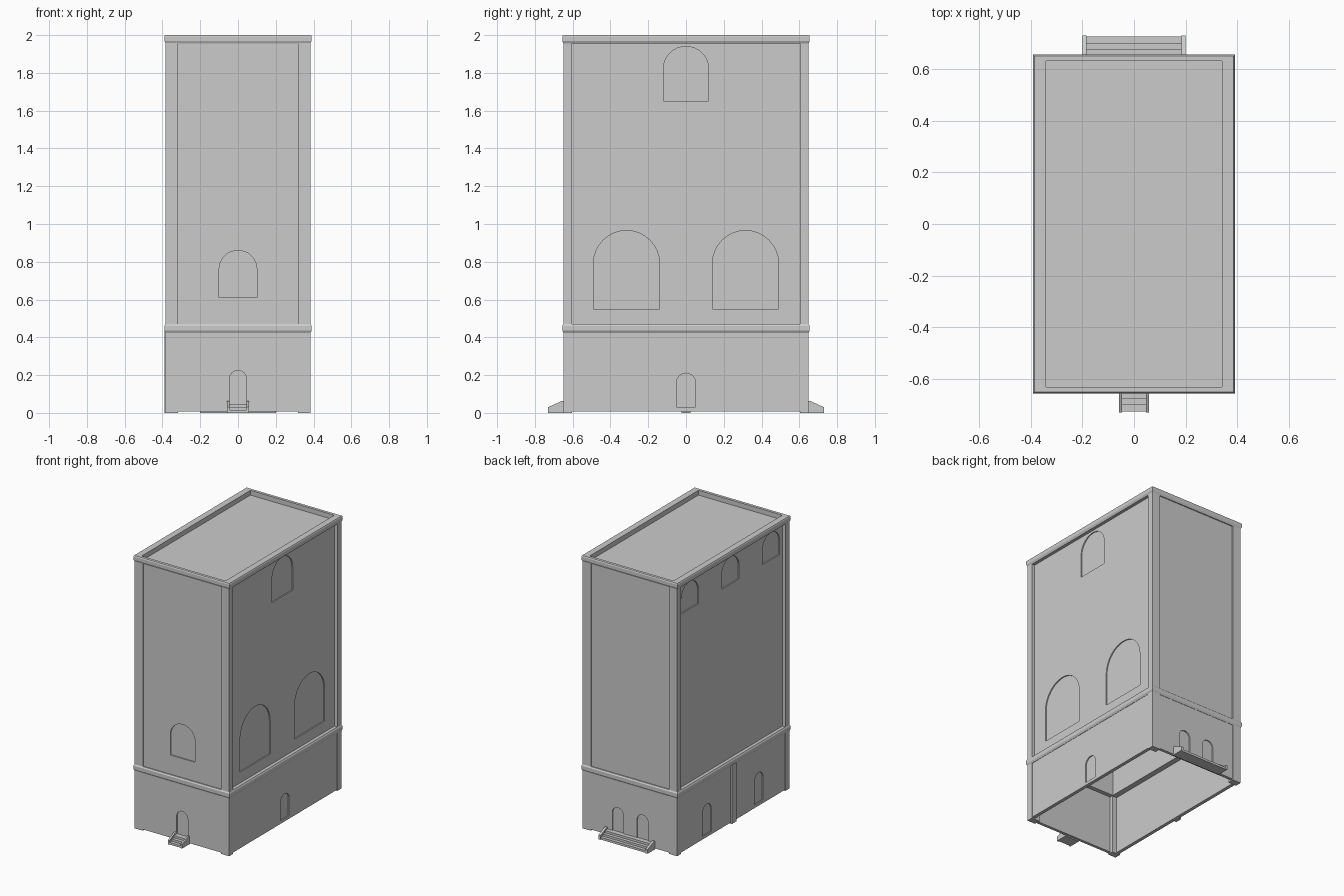
import bpy, bmesh, math
from mathutils import Vector

if "Cube" in bpy.data.objects:
    bpy.data.objects.remove(bpy.data.objects["Cube"], do_unlink=True)

stone = bpy.data.materials.new("pale_grey_stone")
stone.use_nodes = True
GREY = (0.6, 0.6, 0.6, 1)
stone.diffuse_color = GREY
stone.node_tree.nodes["Principled BSDF"].inputs["Base Color"].default_value = GREY

HX, HY = 0.39, 0.655   # half size over the bands


def finish(name, bm):
    bmesh.ops.recalc_face_normals(bm, faces=bm.faces)
    me = bpy.data.meshes.new(name)
    bm.to_mesh(me)
    bm.free()
    ob = bpy.data.objects.new(name, me)
    bpy.context.collection.objects.link(ob)
    me.materials.append(stone)
    return ob


def loft(name, profile, closed):
    """Rectangular rings from (x inset, y inset, z), capped or closed into a hoop."""
    bm = bmesh.new()
    rings = []
    for dx, dy, z in profile:
        x, y = HX - dx, HY - dy
        rings.append([bm.verts.new((sx * x, sy * y, z))
                      for sx, sy in ((-1, -1), (1, -1), (1, 1), (-1, 1))])
    pairs = list(zip(rings, rings[1:]))
    if closed:
        pairs.append((rings[-1], rings[0]))
    else:
        bm.faces.new(rings[0])
        bm.faces.new(rings[-1])
    for a, b in pairs:
        for i in range(4):
            j = (i + 1) % 4
            bm.faces.new((a[i], a[j], b[j], b[i]))
    return finish(name, bm)


def prism(bm, points, offset):
    """Extrude a closed outline along an offset."""
    face = bm.faces.new([bm.verts.new(p) for p in points])
    moved = bmesh.ops.extrude_face_region(bm, geom=[face])["geom"]
    bmesh.ops.translate(bm, vec=offset, verts=[v for v in moved if isinstance(v, bmesh.types.BMVert)])


def box(bm, lo, hi):
    prism(bm, [(lo[0], lo[1], lo[2]), (hi[0], lo[1], lo[2]), (hi[0], hi[1], lo[2]), (lo[0], hi[1], lo[2])],
          Vector((0, 0, hi[2] - lo[2])))


# hollow body: inside ceiling, inner walls, bottom rim, outer walls, roof
body = loft("tower_body", [
    (0.075, 0.06, 1.93), (0.075, 0.06, 0.43), (0.035, 0.03, 0.43), (0.035, 0.03, 0.008),
    (0.01, 0.009, 0.008), (0.01, 0.009, 0.46), (0.03, 0.014, 0.46), (0.03, 0.014, 1.965)], False)

# moulded bands
loft("middle_band", [(0.045, 0.045, 0.465), (0.03, 0.03, 0.47), (0.006, 0.006, 0.47), (0, 0, 0.46),
                     (0, 0, 0.435), (0.008, 0.007, 0.422), (0.02, 0.02, 0.422)], True)
loft("parapet_band", [(0.05, 0.025, 1.955), (0.05, 0.025, 2), (0.004, 0.004, 2), (0, 0, 1.993),
                      (0, 0, 1.97), (0.008, 0.007, 1.955)], True)

# corner pilasters, and one on the right-hand wall
bm = bmesh.new()
for sx in (-1, 1):
    for sy in (-1, 1):
        xs, ys = sorted((sx * 0.317, sx * 0.383)), sorted((sy * 0.603, sy * 0.649))
        box(bm, (xs[0], ys[0], 0), (xs[1], ys[1], 1.96))
finish("corner_pilasters", bm)
bm = bmesh.new()
box(bm, (-0.39, -0.025, 0), (-0.36, 0.025, 0.43))
finish("side_pilaster", bm)

# shallow arched recesses
DEPTH = 0.008
WALLS = {  # outward direction, sideways direction, wall distance below and above the band
    "front": ((0, -1, 0), (1, 0, 0), 0.646, 0.641),
    "back": ((0, 1, 0), (1, 0, 0), 0.646, 0.641),
    "left": ((1, 0, 0), (0, 1, 0), 0.38, 0.36),
    "right": ((-1, 0, 0), (0, 1, 0), 0.38, 0.36),
}
ARCHES = [  # wall, centre, half width, sill, spring
    ("front", 0, 0.1, 0.61, 0.76), ("front", 0, 0.045, 0.03, 0.18),
    ("left", -0.315, 0.175, 0.55, 0.79), ("left", 0.315, 0.175, 0.55, 0.79),
    ("left", 0, 0.12, 1.65, 1.82), ("left", 0, 0.05, 0.03, 0.16),
    ("back", -0.1, 0.045, 0.03, 0.18), ("back", 0.1, 0.045, 0.03, 0.18),
    ("right", -0.3, 0.05, 0.03, 0.2), ("right", 0.3, 0.05, 0.03, 0.2),
    ("right", -0.47, 0.1, 1.74, 1.84), ("right", 0, 0.1, 1.74, 1.84), ("right", 0.47, 0.1, 1.74, 1.84),
]
bm = bmesh.new()
for wall, c, r, sill, spring in ARCHES:
    out, side, low, high = WALLS[wall]
    out, side = Vector(out), Vector(side)
    start = out * ((low if sill < 0.45 else high) - DEPTH)
    outline = [(c - r, sill), (c + r, sill)]
    outline += [(c + r * math.cos(math.pi * k / 16), spring + r * math.sin(math.pi * k / 16)) for k in range(17)]
    prism(bm, [start + side * u + Vector((0, 0, z)) for u, z in outline], out * 0.05)
cutter = finish("arch_cutter", bm)
cutter.hide_render = True
cutter.hide_set(True)
cut = body.modifiers.new("arches", "BOOLEAN")
cut.operation = "DIFFERENCE"
cut.solver = "EXACT"
cut.object = cutter
bpy.context.view_layer.objects.active = body
bpy.ops.object.modifier_apply(modifier=cut.name)
bpy.data.objects.remove(cutter, do_unlink=True)


# entrance steps between sloping cheeks
def steps(name, sy, half, cheek):
    bm = bmesh.new()
    for x in (-half, half - cheek):
        prism(bm, [(x, sy * y, z) for y, z in ((0.64, 0), (0.73, 0), (0.73, 0.03), (0.66, 0.062), (0.64, 0.062))],
              Vector((cheek, 0, 0)))
    for k in range(3):
        ys = sorted((sy * 0.64, sy * (0.725 - 0.024 * k)))
        box(bm, (cheek - half, ys[0], 0), (half - cheek, ys[1], 0.016 * (k + 1)))
    finish(name, bm)


steps("front_steps", -1, 0.058, 0.012)
steps("back_steps", 1, 0.2, 0.017)
